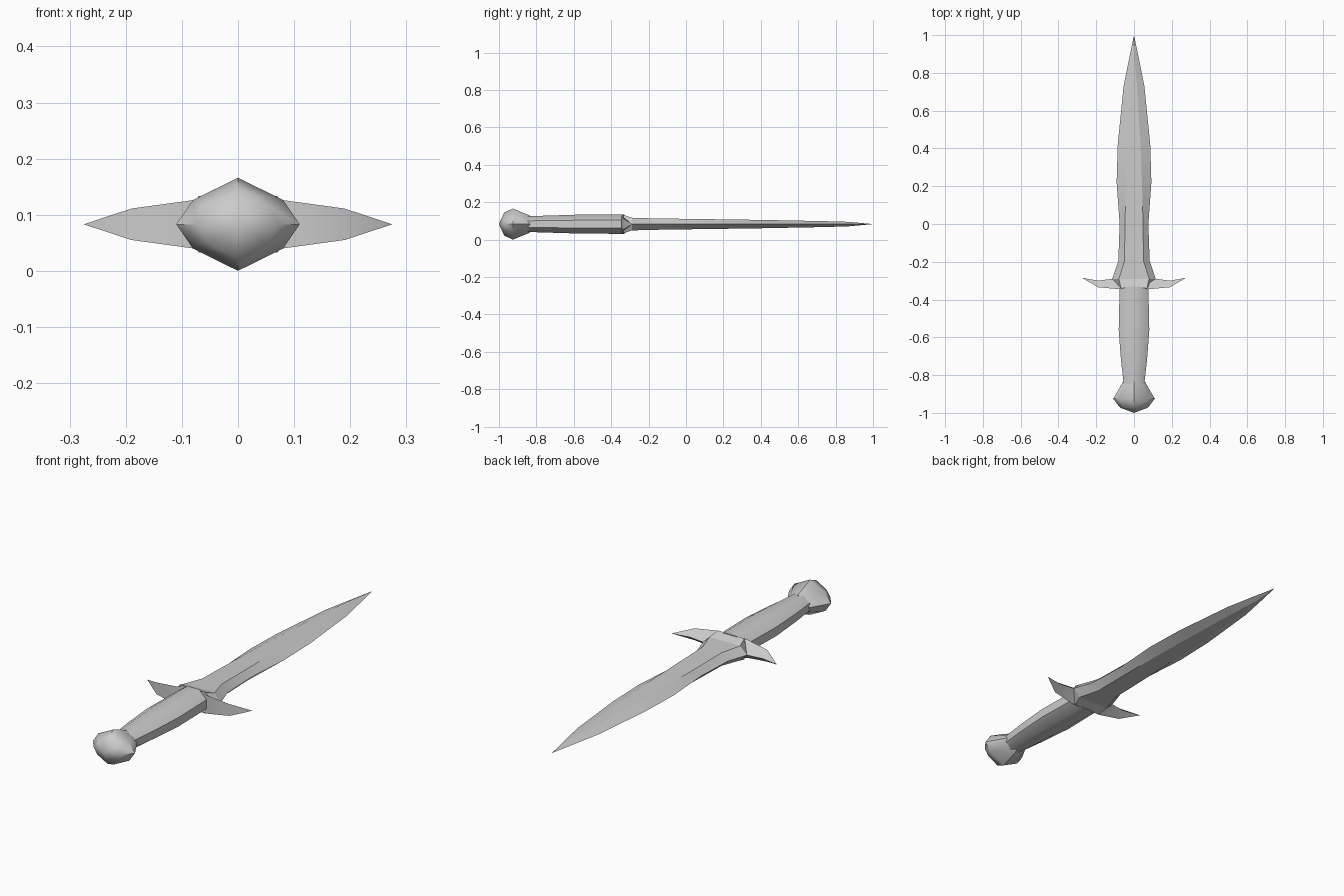
import bpy, bmesh, math

if "Cube" in bpy.data.objects:
    bpy.data.objects.remove(bpy.data.objects["Cube"])

ZC = 0.085  # height of the dagger's long axis


def loft(name, rings, angle=30):
    """Skin a list of equal-length vertex rings, cap the ends, weld collapsed points."""
    bm = bmesh.new()
    loops = [[bm.verts.new((x, y, ZC + z)) for x, y, z in r] for r in rings]
    n = len(loops[0])
    for a, b in zip(loops, loops[1:]):
        for i in range(n):
            j = (i + 1) % n
            bm.faces.new((a[i], a[j], b[j], b[i]))
    bm.faces.new(loops[0])
    bm.faces.new(loops[-1])
    bmesh.ops.remove_doubles(bm, verts=bm.verts, dist=0.0005)
    bmesh.ops.recalc_face_normals(bm, faces=bm.faces)
    mesh = bpy.data.meshes.new(name)
    bm.to_mesh(mesh)
    bm.free()
    ob = bpy.data.objects.new(name, mesh)
    bpy.context.collection.objects.link(ob)
    bpy.ops.object.select_all(action='DESELECT')
    ob.select_set(True)
    bpy.context.view_layer.objects.active = ob
    bpy.ops.object.shade_smooth_by_angle(angle=math.radians(angle))
    return ob


# Blade: hexagonal section (y, edge half width, flat half width, half thickness)
blade = [(-0.335, 0.085, 0.07, 0.050), (-0.29, 0.115, 0.08, 0.034),
         (-0.195, 0.083, 0.050, 0.031), (0.0, 0.076, 0.048, 0.028),
         (0.22, 0.092, 0.042, 0.025), (0.42, 0.086, 0.034, 0.022),
         (0.73, 0.055, 0.016, 0.016), (0.87, 0.027, 0.003, 0.012),
         (1.0, 0.0, 0.0, 0.0)]
loft("blade", [[(w, y, 0), (f, y, t), (-f, y, t), (-w, y, 0), (-f, y, -t), (f, y, -t)]
               for y, w, f, t in blade], 15)

# Guard: triangular section swept along x (x, grip side y, blade side y, half height)
half = [(0.08, -0.345, -0.285, 0.043), (0.19, -0.335, -0.300, 0.028),
        (0.275, -0.285, -0.285, 0.0)]
guard = [(-x, *r) for x, *r in reversed(half)]
guard += [(-0.035, -0.335, -0.285, 0.050), (0.035, -0.335, -0.285, 0.050)] + half
loft("guard", [[(x, f, h), (x, b, 0), (x, f, -h)] for x, f, b, h in guard], 30)

# Grip: flat-topped octagonal handle (y, half width, half height)
grip = [(-0.85, 0.054, 0.042), (-0.72, 0.069, 0.046), (-0.56, 0.081, 0.051),
        (-0.33, 0.076, 0.052)]
R = 1 / math.cos(math.pi / 8)
angles = [math.pi / 8 + i * math.pi / 4 for i in range(8)]
loft("grip", [[(w * R * math.cos(a), y, h * R * math.sin(a)) for a in angles]
              for y, w, h in grip], 50)

# Pommel: eight-sided flattened knob (y, half width, half height)
outline = [(1, 0), (0.73, 0.52), (0, 1), (-0.73, 0.52),
           (-1, 0), (-0.73, -0.52), (0, -1), (0.73, -0.52)]
pommel = [(-0.835, 0.058, 0.046), (-0.925, 0.110, 0.083), (-0.972, 0.074, 0.062),
          (-1.0, 0.0, 0.0)]
loft("pommel", [[(u * w, y, v * h) for u, v in outline] for y, w, h in pommel], 45)

# Rest the knob exactly on the floor
low = min(v.co.z for o in bpy.data.objects for v in o.data.vertices)
for o in bpy.data.objects:
    for v in o.data.vertices:
        v.co.z -= low
